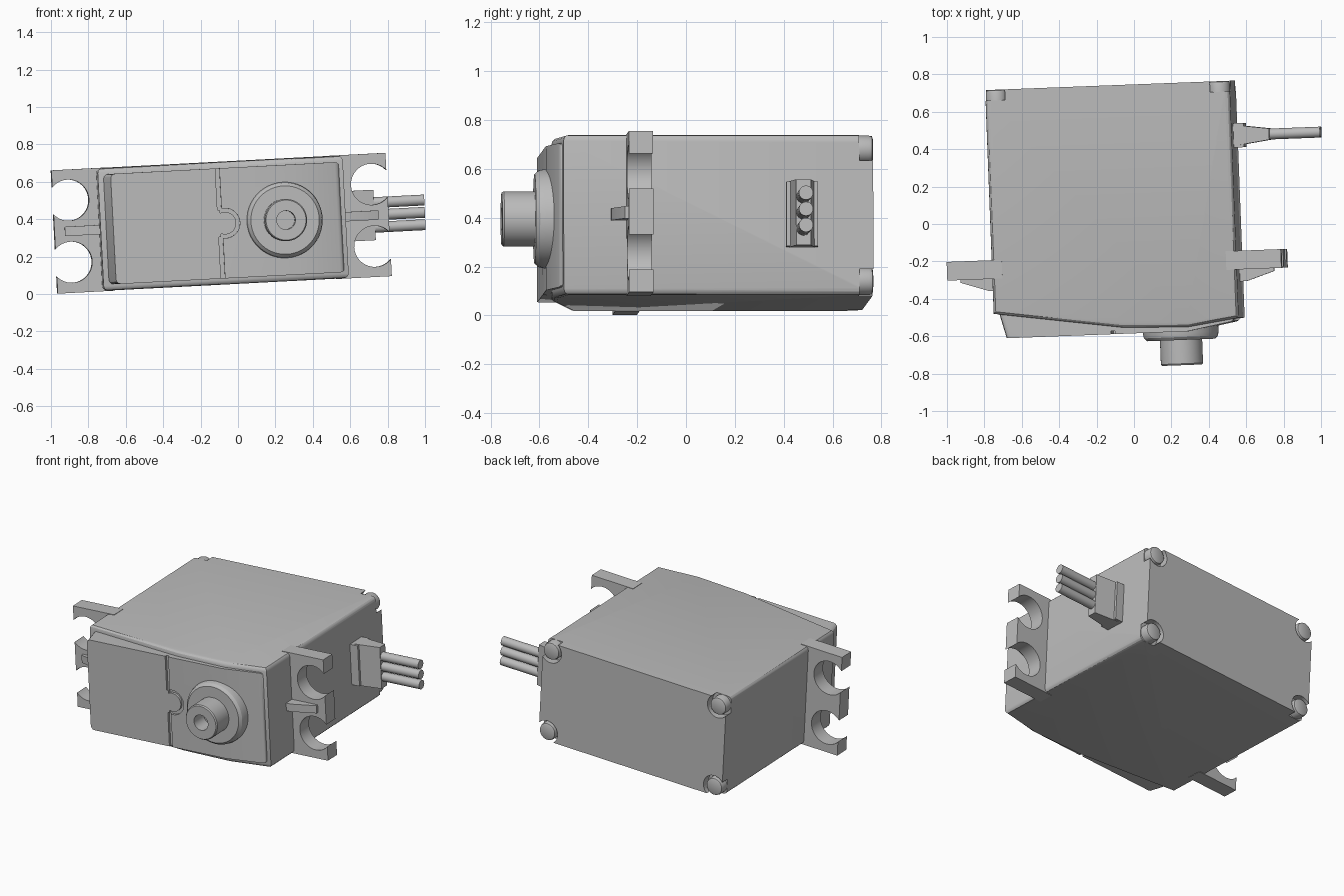
import bpy, bmesh, math
from mathutils import Matrix, Vector

if "Cube" in bpy.data.objects:
    bpy.data.objects.remove(bpy.data.objects["Cube"])

grey = bpy.data.materials.new("plain grey")
grey.use_nodes = True
GREY = (0.5, 0.5, 0.5, 1)
grey.diffuse_color = GREY
grey.node_tree.nodes["Principled BSDF"].inputs["Base Color"].default_value = GREY

# The whole servo sits slightly turned and tilted
POSE = Matrix.Translation((-0.098, 0, 0.378)) @ Matrix.Rotation(math.radians(2.2), 4, 'Z') \
    @ Matrix.Rotation(math.radians(-3), 4, 'Y')


def finish(name, bm):
    bmesh.ops.recalc_face_normals(bm, faces=bm.faces)
    mesh = bpy.data.meshes.new(name)
    bm.to_mesh(mesh)
    bm.free()
    mesh.materials.append(grey)
    obj = bpy.data.objects.new(name, mesh)
    bpy.context.collection.objects.link(obj)
    obj.matrix_world = POSE
    return obj


def prism(name, points, z0, z1):
    """Extrude an outline in the xy plane upward."""
    bm = bmesh.new()
    face = bm.faces.new([bm.verts.new((x, y, z0)) for x, y in points])
    new = bmesh.ops.extrude_face_region(bm, geom=[face])["geom"]
    bmesh.ops.translate(bm, vec=(0, 0, z1 - z0),
                        verts=[v for v in new if isinstance(v, bmesh.types.BMVert)])
    return finish(name, bm)


def box(name, x0, x1, y0, y1, z0, z1):
    return prism(name, [(x0, y0), (x1, y0), (x1, y1), (x0, y1)], z0, z1)


def lathe(name, profile, x, z, steps=48):
    """Spin (radius, y) points around an axis along y."""
    bm = bmesh.new()
    verts = [bm.verts.new((r, y, 0)) for r, y in profile]
    edges = [bm.edges.new(pair) for pair in zip(verts, verts[1:])]
    bmesh.ops.spin(bm, geom=verts + edges, cent=(0, 0, 0), axis=(0, 1, 0),
                   angle=math.tau, steps=steps)
    bmesh.ops.remove_doubles(bm, verts=bm.verts, dist=1e-5)
    bmesh.ops.translate(bm, vec=(x, 0, z), verts=bm.verts)
    return finish(name, bm)


def apply(obj, mod):
    with bpy.context.temp_override(object=obj, active_object=obj):
        bpy.ops.object.modifier_apply(modifier=mod.name)


def bevel(obj, width, rule, segments=3):
    """Round the edges whose two ends satisfy the rule."""
    bm = bmesh.new()
    bm.from_mesh(obj.data)
    edges = [e for e in bm.edges if rule(e.verts[0].co, e.verts[1].co)]
    bmesh.ops.bevel(bm, geom=edges, offset=width, segments=segments,
                    profile=0.5, affect='EDGES')
    bm.to_mesh(obj.data)
    bm.free()


def cut(obj, cutters):
    for cutter in cutters:
        cutter.hide_render = True
        mod = obj.modifiers.new("cut", 'BOOLEAN')
        mod.operation = 'DIFFERENCE'
        mod.solver = 'EXACT'
        mod.object = cutter
        apply(obj, mod)
        bpy.data.objects.remove(cutter)


# Case with a gently bowed front
W, H, BACK = 0.655, 0.3275, 0.742
case = prism("case", [(-W, BACK), (-W, -0.455), (0.037, -0.555), (0.38, -0.565),
                      (W, -0.526), (W, BACK)], -H, H)
bevel(case, 0.025, lambda a, b: abs(a.z - b.z) < 0.01 and min(a.y, b.y) < 0.7)

# Corner recesses at the back, each holding a screw
corners = [(sx * 0.597, sz * 0.27) for sx in (-1, 1) for sz in (-1, 1)]
cut(case, [lathe("recess_cutter", [(0, 0.685), (0.075, 0.685), (0.075, 0.9), (0, 0.9)], x, z)
           for x, z in corners])
for i, (x, z) in enumerate(corners):
    lathe("back_screw_%d" % (i + 1), [(0, 0.66), (0.057, 0.66), (0.057, 0.725),
                                      (0.053, 0.738), (0.045, BACK), (0, BACK)], x, z)

# Raised front cover, split by a groove that curves round a tab
cover = prism("front_cover", [(-0.6, -0.4), (-0.628, -0.45), (-0.592, -0.588), (0.376, -0.588),
                              (0.635, -0.541), (0.635, -0.4)], -0.295, 0.295)
bevel(cover, 0.025, lambda a, b: min(a.y, b.y) < -0.5 and max(a.y, b.y) > -0.5
      or (abs(a.z - b.z) > 0.1 and a.x > 0.6 and a.y < -0.5))
DEEP, OUT = -0.572, -0.65
ring = lathe("ring_cutter", [(0.06, DEEP), (0.08, DEEP), (0.08, OUT), (0.06, OUT), (0.06, DEEP)],
             0.006, 0)
cut(ring, [box("half_cutter", -0.2, -0.019, -0.7, -0.5, -0.2, 0.2)])
strips = [box("strip_cutter", -0.031, -0.009, OUT, DEEP, *span)
          for span in ((0.073, 0.4), (-0.4, -0.073))]
cut(cover, [ring] + strips)

# Output bearing ring and hollow shaft
lathe("bearing_ring", [(0, -0.5), (0.203, -0.5), (0.203, -0.595), (0.198, -0.617),
                       (0.183, -0.633), (0, -0.633)], 0.326, 0)
lathe("output_shaft", [(0, -0.6), (0.113, -0.6), (0.113, -0.76), (0.107, -0.768),
                       (0.05, -0.768), (0.05, -0.66), (0, -0.66)], 0.326, 0)

# Mounting tabs with open screw holes and a stiffening rib
for side, s in (("left", 1), ("right", -1)):
    tab = box(side + "_mounting_tab", s * 0.6, s * 0.895, -0.268, -0.168, -0.33, 0.33)
    cut(tab, [lathe("hole_cutter", [(0, -0.4), (0.11, -0.4), (0.11, 0), (0, 0)], s * 0.812, z)
              for z in (-0.166, 0.166)])
    prism(side + "_tab_rib", [(s * 0.62, -0.25), (s * 0.62, -0.332), (s * 0.69, -0.332),
                              (s * 0.84, -0.283), (s * 0.84, -0.25)], -0.025, 0.025)

# Cable strain relief and three wires
CABLE_Y = 0.449
box("cable_base", 0.63, 0.71, CABLE_Y - 0.065, CABLE_Y + 0.065, -0.132, 0.132)
prism("cable_strain_relief", [(0.68, CABLE_Y - 0.053), (0.846, CABLE_Y - 0.03),
                              (0.846, CABLE_Y + 0.03), (0.68, CABLE_Y + 0.053)], -0.135, 0.135)
for i in (-1, 0, 1):
    bm = bmesh.new()
    bmesh.ops.create_cone(bm, cap_ends=True, segments=24, radius1=0.029, radius2=0.029, depth=0.296)
    bm.transform(Matrix.Translation((0.968, CABLE_Y, i * 0.066)) @ Matrix.Rotation(math.pi / 2, 4, 'Y'))
    finish("wire_%d" % (i + 2), bm)

# Smooth round surfaces, keep corners crisp
bpy.ops.object.select_all(action='DESELECT')
for obj in bpy.context.collection.objects:
    if obj.type == 'MESH' and grey.name in obj.data.materials:
        obj.select_set(True)
        bpy.context.view_layer.objects.active = obj
bpy.ops.object.shade_smooth_by_angle(angle=math.radians(30))
